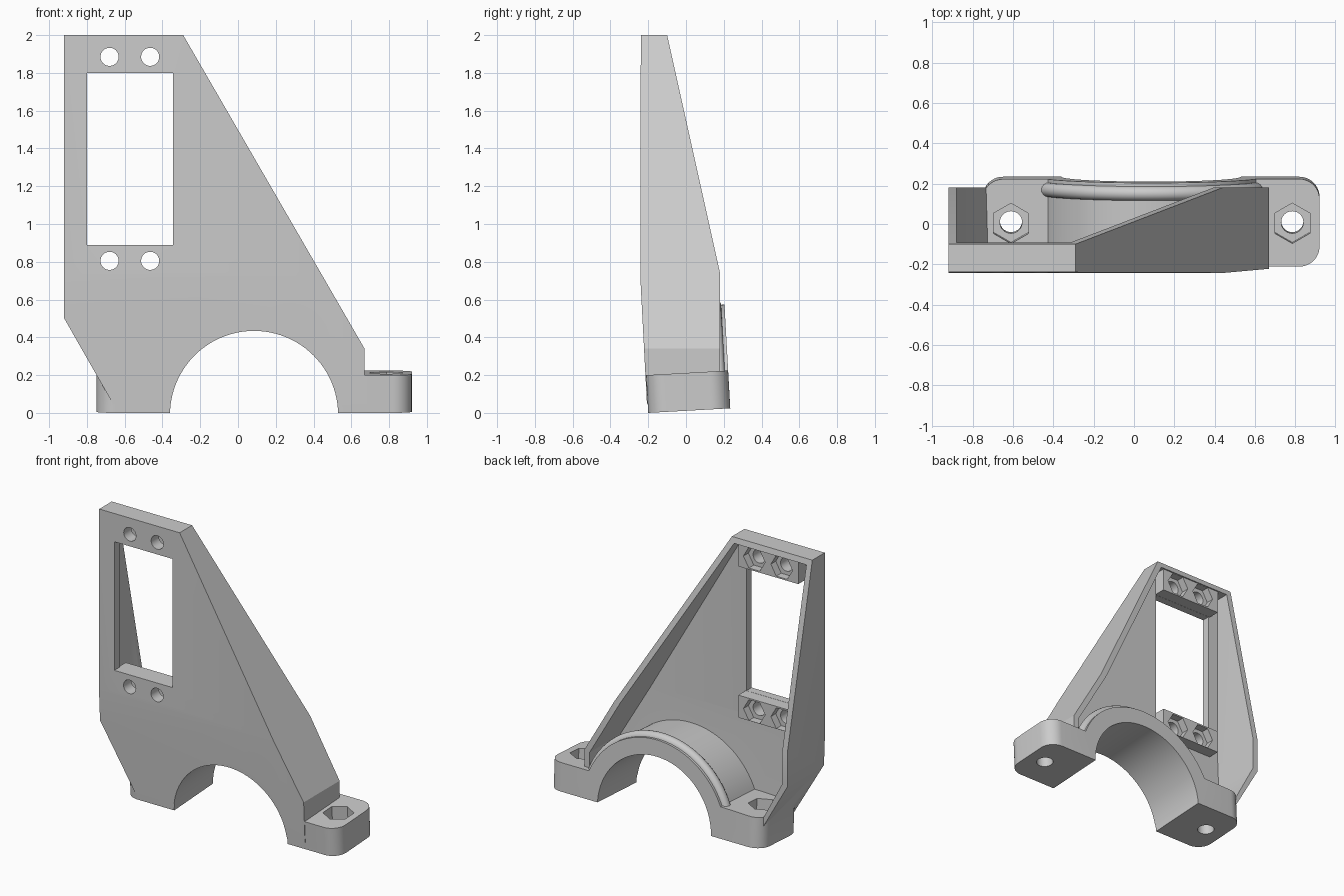
import bpy, bmesh
from math import sin, cos, asin, pi, radians
from mathutils import Matrix

cube = bpy.data.objects.get("Cube")
if cube:
    bpy.data.objects.remove(cube, do_unlink=True)

grey = bpy.data.materials.new("plain grey")
grey.use_nodes = True
colour = (0.6, 0.6, 0.6, 1)
grey.diffuse_color = colour
grey.node_tree.nodes["Principled BSDF"].inputs["Base Color"].default_value = colour


def prism(name, outline, axis, lo, hi):
    """Closed prism from a 2D outline: axis x takes (y,z), y takes (x,z), z takes (x,y)."""
    place = {"x": lambda a, b, t: (t, a, b),
             "y": lambda a, b, t: (a, t, b),
             "z": lambda a, b, t: (a, b, t)}[axis]
    bm = bmesh.new()
    low = [bm.verts.new(place(a, b, lo)) for a, b in outline]
    high = [bm.verts.new(place(a, b, hi)) for a, b in outline]
    bm.faces.new(low[::-1])
    bm.faces.new(high)
    for i in range(len(low)):
        bm.faces.new((low[i - 1], low[i], high[i], high[i - 1]))
    bm.normal_update()
    if bm.calc_volume(signed=True) < 0:
        bmesh.ops.reverse_faces(bm, faces=bm.faces[:])
    mesh = bpy.data.meshes.new(name)
    bm.to_mesh(mesh)
    bm.free()
    ob = bpy.data.objects.new(name, mesh)
    bpy.context.collection.objects.link(ob)
    return ob


def box(name, x, y, z):
    return prism(name, [(x[0], z[0]), (x[1], z[0]), (x[1], z[1]), (x[0], z[1])], "y", *y)


def arc(cx, cy, r, start, end, n):
    """n points from the start angle up to, but not including, the end angle."""
    return [(cx + r * cos(a), cy + r * sin(a))
            for a in [start + (end - start) * i / n for i in range(n)]]


def circle(cx, cy, r, n, start=0.0):
    return arc(cx, cy, r, start, start + 2 * pi, n)


def combine(target, tool, operation):
    """Apply a boolean and throw the tool away."""
    mod = target.modifiers.new("combine", "BOOLEAN")
    mod.operation, mod.solver, mod.object = operation, "EXACT", tool
    mod.use_hole_tolerant = True
    bpy.context.view_layer.update()
    graph = bpy.context.evaluated_depsgraph_get()
    mesh = bpy.data.meshes.new_from_object(target.evaluated_get(graph))
    target.modifiers.clear()
    target.data = mesh
    bpy.data.objects.remove(tool, do_unlink=True)


def rounded_rect(x0, x1, y0, y1, r):
    corners = [(x1 - r, y1 - r), (x0 + r, y1 - r), (x0 + r, y0 + r), (x1 - r, y0 + r)]
    return [p for k, (cx, cy) in enumerate(corners)
            for p in arc(cx, cy, r, pi / 2 * k, pi / 2 * (k + 1.1), 11)]


# Upright shell: front silhouette cut to the side profile
bracket = prism("motor_bracket", [(-0.92, 2), (-0.29, 2), (0.67, 0.34), (0.67, 0.05),
                                  (-0.663, 0.05), (-0.92, 0.5)], "y", -0.5, 0.5)
side = [(-0.206, 0.03), (-0.242, 0.72), (-0.239, 2.1), (-0.122, 2.1), (0.18, 0.74), (0.18, 0.03)]
combine(bracket, prism("side_profile", side, "x", -2, 2), "INTERSECT")

# Hollow back, leaving a thin front plate and side walls
hollow = prism("hollow", [(-0.88, 1.96), (-0.313, 1.96), (0.63, 0.33), (0.63, -0.05),
                          (-0.583, -0.05), (-0.88, 0.51)], "y", -0.5, 0.6)
depth = [(-0.146, -0.1), (-0.184, 0.72), (-0.184, 2.2), (0.5, 2.2), (0.5, -0.1)]
combine(hollow, prism("hollow_depth", depth, "x", -2, 2), "INTERSECT")
combine(bracket, hollow, "DIFFERENCE")

# Nut bosses above and below the window
for z in ((1.801, 1.965), (0.73, 0.889)):
    combine(bracket, box("boss", (-0.81, -0.34), (-0.2, -0.1), z), "UNION")

# Clamp: ears and saddle from one profile, with a raised bead, built level and then tilted
BORE_X, BORE_Z, SADDLE_R, EAR_TOP = 0.085, -0.01, 0.56, 0.2
meet = asin((EAR_TOP - BORE_Z) / SADDLE_R)
profile = ([(-1.2, -0.1), (1.2, -0.1), (1.2, EAR_TOP)]
           + arc(BORE_X, BORE_Z, SADDLE_R, meet, pi - meet, 60) + [(-1.2, EAR_TOP)])
clamp = prism("clamp", profile, "y", -0.6, 0.6)
ends = rounded_rect(-0.75, 0.92, -0.2, 0.235, 0.1)
combine(clamp, prism("rounded_ends", ends, "z", -0.3, 1), "INTERSECT")
bpy.ops.mesh.primitive_torus_add(major_radius=0.555, minor_radius=0.036, major_segments=96,
                                 minor_segments=16, location=(BORE_X, 0.182, BORE_Z),
                                 rotation=(pi / 2, 0, 0))
combine(clamp, bpy.context.object, "UNION")
combine(clamp, box("floor_cut", (-2, 2), (-1, 1), (-1, 0)), "DIFFERENCE")
tilt = (Matrix.Translation((0, -0.2, 0)) @ Matrix.Rotation(radians(3.2), 4, "X")
        @ Matrix.Translation((0, 0.2, 0)))
clamp.data.transform(tilt)
combine(bracket, clamp, "UNION")

# Tilted bore, ear bolt holes and hexagonal nut pockets
cuts = [prism("bore", circle(BORE_X, BORE_Z, 0.445, 96), "y", -0.6, 0.6)]
for x in (-0.61, 0.785):
    cuts.append(prism("ear_hole", circle(x, 0.015, 0.055, 32), "z", -0.3, 0.3))
    cuts.append(prism("ear_nut", circle(x, 0.015, 0.1, 6, pi / 2), "z", 0.11, 0.3))
for cut in cuts:
    cut.data.transform(tilt)

# Window, mounting holes and their nut pockets
cuts.append(box("window", (-0.8, -0.345), (-0.5, 0.5), (0.89, 1.8)))
for z in (0.805, 1.885):
    for x in (-0.68, -0.465):
        cuts.append(prism("mount_hole", circle(x, z, 0.048, 32), "y", -0.5, 0.3))
        cuts.append(prism("mount_nut", circle(x, z, 0.085, 6), "y", -0.155, 0.0))
for cut in cuts:
    combine(bracket, cut, "DIFFERENCE")

# Finish
bracket.data.materials.clear()
bracket.data.materials.append(grey)
for poly in bracket.data.polygons:
    poly.material_index = 0
bpy.ops.object.select_all(action="DESELECT")
bracket.select_set(True)
bpy.context.view_layer.objects.active = bracket
bpy.ops.object.shade_smooth_by_angle(angle=radians(30))
